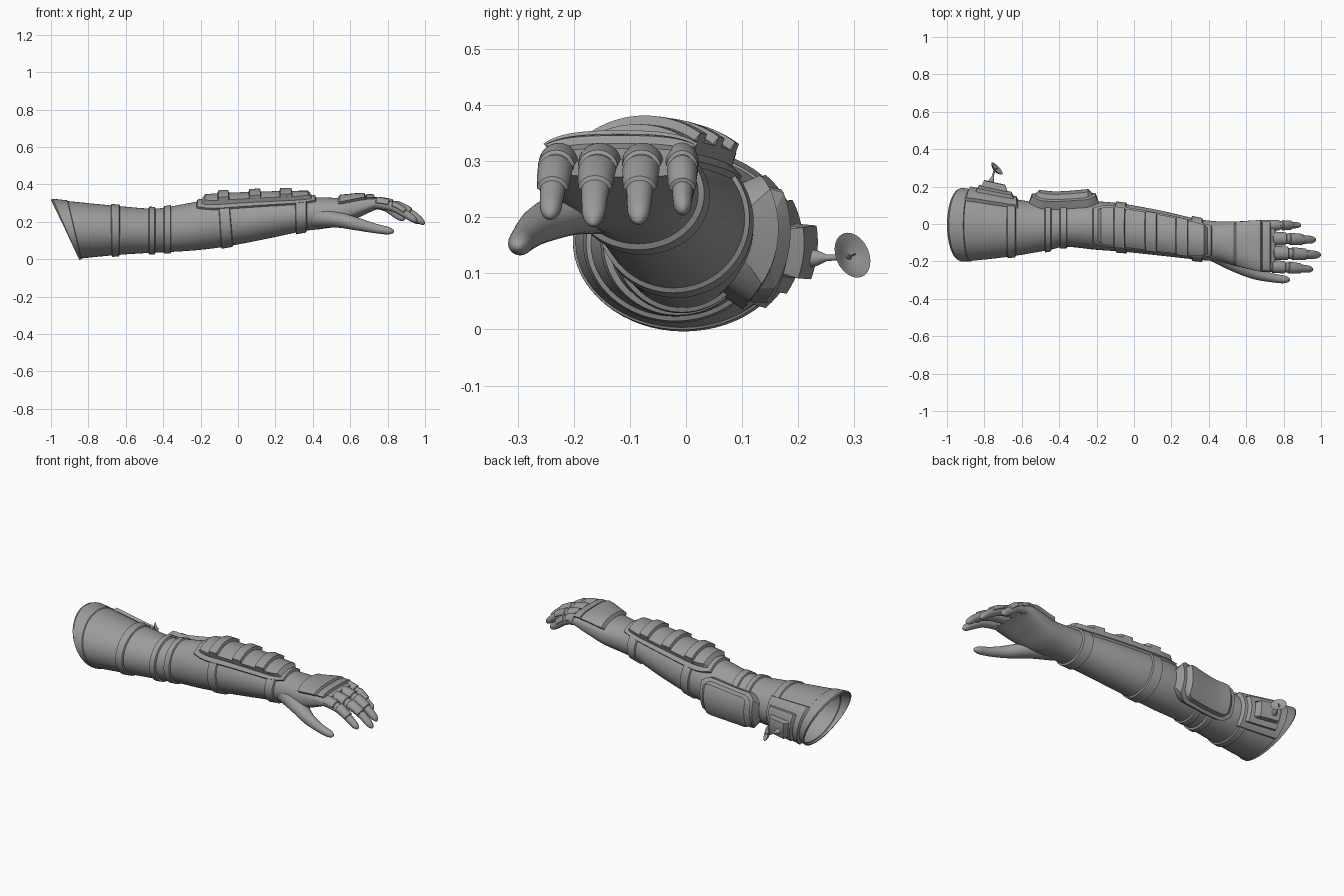
import bpy, bmesh, math
from mathutils import Vector

if "Cube" in bpy.data.objects:
    bpy.data.objects.remove(bpy.data.objects["Cube"])

grey = bpy.data.materials.new("plain_grey")
grey.diffuse_color = (0.33, 0.33, 0.33, 1)
grey.use_nodes = True
grey.node_tree.nodes["Principled BSDF"].inputs["Base Color"].default_value = grey.diffuse_color


def finish(name, bm, angle=32):
    bmesh.ops.remove_doubles(bm, verts=bm.verts, dist=1e-5)
    bmesh.ops.recalc_face_normals(bm, faces=bm.faces)
    me = bpy.data.meshes.new(name)
    bm.to_mesh(me)
    bm.free()
    me.materials.append(grey)
    ob = bpy.data.objects.new(name, me)
    bpy.context.collection.objects.link(ob)
    bpy.ops.object.select_all(action='DESELECT')
    ob.select_set(True)
    bpy.context.view_layer.objects.active = ob
    bpy.ops.object.shade_smooth_by_angle(angle=math.radians(angle))
    return ob


def interp(table, x):
    """Smooth interpolation of table rows keyed by their first value."""
    x = min(max(x, table[0][0]), table[-1][0])
    i = 0
    while i < len(table) - 2 and x > table[i + 1][0]:
        i += 1
    p, q = table[i], table[i + 1]
    o, r = table[max(i - 1, 0)], table[min(i + 2, len(table) - 1)]
    h = q[0] - p[0]
    t = (x - p[0]) / h
    out = []
    for k in range(1, len(p)):
        m0 = (q[k] - o[k]) / (q[0] - o[0]) * h
        m1 = (r[k] - p[k]) / (r[0] - p[0]) * h
        out.append((2*t**3 - 3*t*t + 1) * p[k] + (t**3 - 2*t*t + t) * m0
                   + (3*t*t - 2*t**3) * q[k] + (t**3 - t*t) * m1)
    return out


# arm sections: x, y min, y max, z min, z max, tilt, squareness
ARM = [(-.925, -.197, .19, .0, .32, .075, 1), (-.87, -.197, .182, .004, .31, .035, 1),
       (-.65, -.172, .135, .022, .285, 0, 1), (-.45, -.138, .108, .035, .27, 0, 1),
       (-.37, -.122, .108, .038, .28, 0, 1), (-.2, -.138, .12, .05, .31, 0, 1),
       (-.06, -.148, .108, .07, .32, .01, 1), (.15, -.17, .07, .11, .328, .01, 1),
       (.35, -.192, .025, .15, .332, 0, 1), (.45, -.2, .014, .162, .33, 0, .95),
       (.55, -.225, .014, .18, .328, 0, .85), (.65, -.25, .02, .225, .336, 0, .72),
       (.72, -.258, .022, .258, .335, 0, .7), (.755, -.25, .018, .272, .323, 0, .7)]


def power(v, e):
    return math.copysign(abs(v) ** e, v)


def arm(x, a, d=0):
    y0, y1, z0, z1, tilt, e = interp(ARM, x)
    c, s = power(math.cos(a), e), power(math.sin(a), e)
    return Vector((x - tilt * s, (y0 + y1) / 2 + ((y1 - y0) / 2 + d) * c,
                   (z0 + z1) / 2 + ((z1 - z0) / 2 + d) * s))


def grid(bm, rows, wrap=False):
    vs = [[bm.verts.new(p) for p in row] for row in rows]
    for r0, r1 in zip(vs, vs[1:]):
        n = len(r0)
        for j in range(n if wrap else n - 1):
            k = (j + 1) % n
            bm.faces.new((r0[j], r0[k], r1[k], r1[j]))
    return vs


def lerp(a, b, n):
    return [a + (b - a) * i / n for i in range(n + 1)]


def band(name, f, u0, u1, d, cham=.006, n=4, sides=64):
    """Raised ring all the way round a surface."""
    us = [(u0, -.004)] + [(u, d) for u in lerp(u0 + cham, u1 - cham, n)] + [(u1, -.004)]
    bm = bmesh.new()
    grid(bm, [[f(u, 2 * math.pi * j / sides, e) for j in range(sides)] for u, e in us], True)
    return finish(name, bm)


def plate(name, f, u0, u1, a0, a1, d, cu=.01, ca=4, corner=0, n=14, m=20, base=-.01):
    """Raised patch with chamfered border; corner trims its ends to rounded ones (degrees)."""
    us = [u0] + lerp(u0 + cu, u1 - cu, n) + [u1]
    rows = []
    for i, u in enumerate(us):
        edge = i in (0, len(us) - 1)
        near = min(u - u0, u1 - u) / (u1 - u0) / .2
        trim = corner * (1 - min(near, 1)) ** 2
        lo, hi = a0 + trim, a1 - trim
        angs = [lo] + lerp(lo + ca, hi - ca, m) + [hi]
        rows.append([f(u, math.radians(a), base if edge or j in (0, len(angs) - 1) else d)
                     for j, a in enumerate(angs)])
    bm = bmesh.new()
    grid(bm, rows)
    return finish(name, bm, 25)


# sleeve, forearm and palm: one skin, open at the shoulder
bm = bmesh.new()
rings = grid(bm, [[arm(x, 2 * math.pi * j / 64) for j in range(64)]
                  for x in lerp(-.925, .755, 84)], True)
bm.faces.new(rings[-1])
finish("arm_skin", bm)

# shoulder cuff, sleeve bands, elbow bands and forearm straps
for name, x0, x1, d in [("shoulder_cuff", -.925, -.87, .004), ("sleeve_band", -.68, -.63, .008),
                        ("elbow_band_upper", -.48, -.44, .01), ("elbow_band_lower", -.40, -.355, .008),
                        ("forearm_strap_rear", -.10, -.035, .008),
                        ("wrist_strap", .305, .37, .01)]:
    band(name, arm, x0, x1, d)

# top guard with flange and three raised blocks
plate("guard_flange", arm, -.225, .42, 34, 146, .012, .008, 2, 12)
plate("guard", arm, -.21, .41, 42, 138, .034, .035, 8, 8, n=24)
for i, x in enumerate((-.07, .1, .26)):
    plate("guard_block_%d" % i, arm, x - .036, x + .036, 48, 132, .05, .008, 4, n=4, base=.02)

# back-of-hand plate
plate("hand_plate", arm, .53, .69, 28, 152, .018, .015, 5, n=8)
plate("knuckle_plate", arm, .68, .735, 30, 150, .012, .008, 5, n=5)

# elbow pad on the rear side
plate("elbow_pad_rim", arm, -.565, -.185, -52, 42, .045, .02, 6, 22, n=20)
plate("elbow_pad", arm, -.545, -.205, -44, 34, .068, .04, 10, 20, n=20, base=.03)

# equipment box on the rear of the sleeve
plate("box_mount", arm, -.885, -.615, -48, 48, .018, .015, 4)
plate("box_base", arm, -.85, -.63, -36, 30, .036, .025, 6)
plate("box_body", arm, -.82, -.67, -22, 12, .068, .02, 4, base=.02)


def finger_surface(path):
    """path rows: t, x, y, z, half width, half height"""
    def f(t, a, d=0):
        x, y, z, w, h = interp(path, t)
        p, q = interp(path, t - .02), interp(path, t + .02)
        tan = Vector([q[k] - p[k] for k in range(3)]).normalized()
        side = Vector((0, 0, 1)).cross(tan).normalized()
        up = tan.cross(side)
        r = math.sqrt(max(0, 1 - (max(t - .9, 0) / .1) ** 2))
        return (Vector((x, y, z)) + side * (w * r + d) * math.cos(a)
                + up * (h * r + d) * math.sin(a))
    return f


def finger(name, f):
    ts = lerp(0, .9, 18) + [.9 + .1 * math.sin(k * math.pi / 12) for k in range(1, 7)]
    bm = bmesh.new()
    grid(bm, [[f(t, 2 * math.pi * j / 24) for j in range(24)] for t in ts], True)
    finish(name, bm, 50)


# fingers: base y, tip x, tip y, tip z, half width
for name, y0, x1, y1, z1, w in [("index_finger", -.222, .957, -.243, .2, .029),
                                ("middle_finger", -.15, .998, -.166, .186, .032),
                                ("ring_finger", -.075, .972, -.085, .19, .031),
                                ("little_finger", -.008, .892, -.006, .21, .024)]:
    rows = []
    for t, z, k in [(0, .295, 1), (.25, .297, 1), (.55, .278, .88), (.8, .238, .74), (1, z1, .6)]:
        rows.append((t, .68 + (x1 - .68) * t, y0 + (y1 - y0) * t, z, w * k, .029 * k))
    f = finger_surface(rows)
    finger(name, f)
    # armour pieces on the finger's upper side
    plate(name + "_plate_rear", f, .2, .46, 0, 180, .006, .02, 8, n=6, m=12, base=-.004)
    plate(name + "_plate_front", f, .5, .76, 0, 180, .006, .02, 8, n=6, m=12, base=-.004)

# thumb
finger("thumb", finger_surface([(0, .42, -.14, .225, .055, .055), (.3, .54, -.205, .21, .05, .042),
                                (.55, .64, -.26, .187, .034, .034), (.8, .74, -.288, .163, .024, .025),
                                (1, .835, -.3, .147, .021, .02)]))


# small dish antenna: turned profile along an axis
def turned(name, origin, axis, profile, sides=24):
    rot = Vector(axis).to_track_quat('Z', 'Y')
    bm = bmesh.new()
    grid(bm, [[Vector(origin) + rot @ Vector((r * math.cos(2 * math.pi * j / sides),
                                              r * math.sin(2 * math.pi * j / sides), h))
               for j in range(sides)] for r, h in profile], True)
    finish(name, bm)


turned("antenna_stem", (-.765, .222, .127), (.3, 1, .03),
       [(.016, 0), (.014, .012), (.006, .03), (.004, .075)], 16)
turned("antenna_dish", (-.745, .285, .127), (.7, .65, .3),
       [(.0005, 0), (.02, .003), (.034, .01), (.042, .018), (.04, .018), (.02, .006), (.0005, .003)])
turned("antenna_feed", (-.745, .285, .127), (.7, .65, .3),
       [(.002, 0), (.002, .025), (.0003, .027)], 8)
